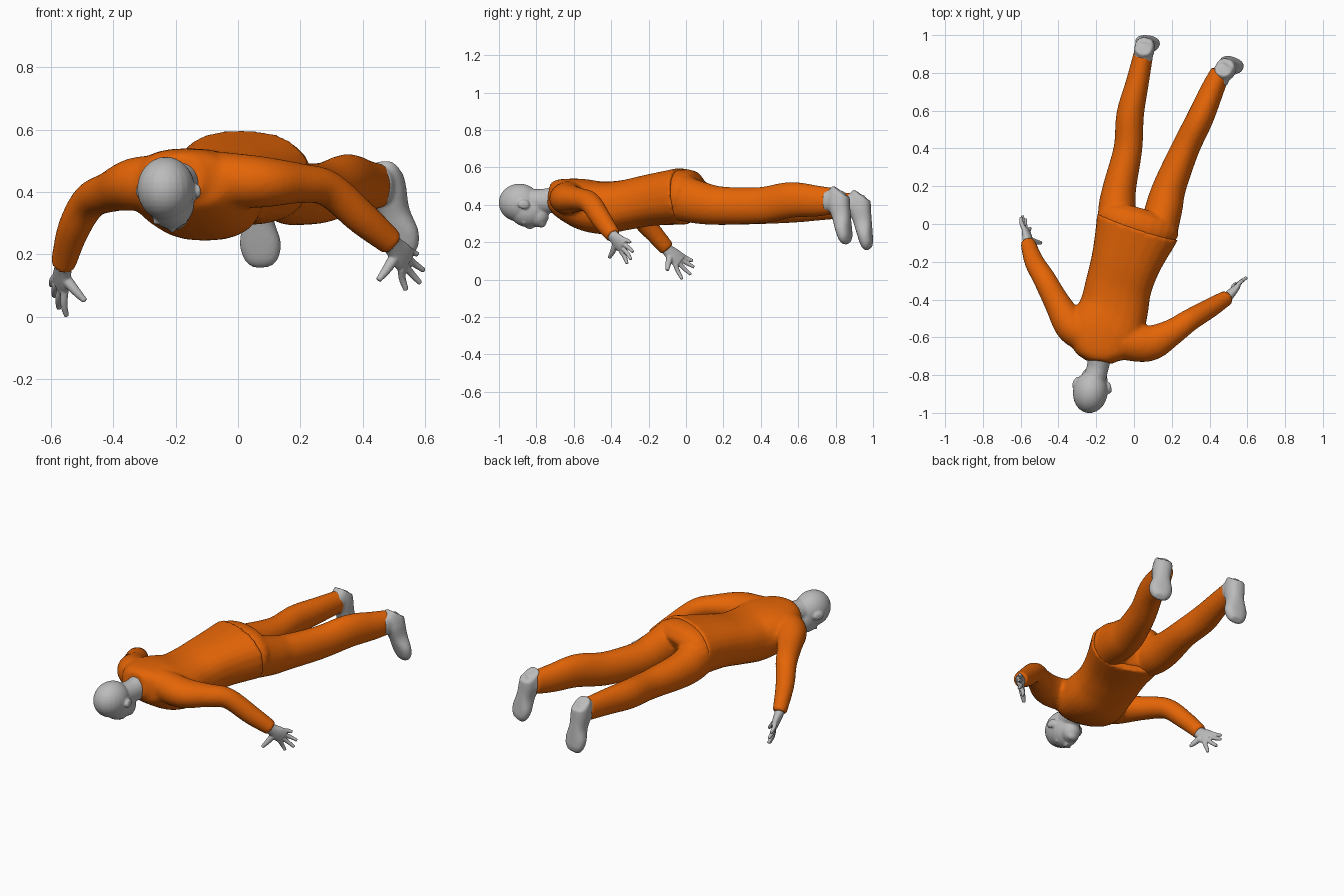
import bpy, bmesh, math
from mathutils import Vector, Matrix

cube = bpy.data.objects.get("Cube")
if cube:
    bpy.data.objects.remove(cube)


def material(name, rgb):
    m = bpy.data.materials.new(name)
    m.use_nodes = True
    m.diffuse_color = (*rgb, 1)
    m.node_tree.nodes["Principled BSDF"].inputs["Base Color"].default_value = (*rgb, 1)
    return m


ORANGE = material("orange cloth", (0.78, 0.13, 0.002))
GREY = material("light grey", (0.5, 0.5, 0.5))
UP = Vector((0, 0, 1))
SIDES = 24


def spline(rows, steps=5):
    """Catmull-Rom through rows of (x, y, z, half width, half height)."""
    pts = [Vector(r) for r in rows]
    pts = [2 * pts[0] - pts[1]] + pts + [2 * pts[-1] - pts[-2]]
    out = []
    for a, b, c, d in zip(pts, pts[1:], pts[2:], pts[3:]):
        for i in range(steps):
            t = i / steps
            out.append(0.5 * (2 * b + (c - a) * t + (2 * a - 5 * b + 4 * c - d) * t ** 2
                              + (3 * b - a - 3 * c + d) * t ** 3))
    return out + [pts[-2]]


def tube(bm, rows, up=UP, power=1):
    """Closed loft along a smooth path; a power under 1 squares the ellipses."""
    path = spline(rows)
    centres = [Vector(p[:3]) for p in path]
    rings = []
    for i, p in enumerate(path):
        t = centres[min(i + 1, len(path) - 1)] - centres[max(i - 1, 0)]
        side = t.cross(up).normalized()
        top = side.cross(t).normalized()
        ring = []
        for k in range(SIDES):
            c, s = (math.copysign(abs(f(math.tau * k / SIDES)) ** power, f(math.tau * k / SIDES))
                    for f in (math.cos, math.sin))
            ring.append(bm.verts.new(centres[i] + side * p[3] * c + top * p[4] * s))
        rings.append(ring)
    for r, q in zip(rings, rings[1:]):
        for k in range(SIDES):
            n = (k + 1) % SIDES
            bm.faces.new((r[k], r[n], q[n], q[k]))
    bm.faces.new(rings[0])
    bm.faces.new(rings[-1])


def blob(bm, centre, radii, turn=-.15):
    m = Matrix.Translation(centre) @ Matrix.Rotation(turn, 4, 'Z') @ Matrix.Diagonal((*radii, 1))
    bmesh.ops.create_uvsphere(bm, u_segments=24, v_segments=16, radius=1, matrix=m)


def finish(bm, name, mat, voxel, smooth):
    """Fuse the overlapping forms into one smooth skin."""
    bmesh.ops.recalc_face_normals(bm, faces=bm.faces[:])
    mesh = bpy.data.meshes.new(name)
    bm.to_mesh(mesh)
    bm.free()
    mesh.materials.append(mat)
    ob = bpy.data.objects.new(name, mesh)
    bpy.context.scene.collection.objects.link(ob)
    r = ob.modifiers.new("fuse", 'REMESH')
    r.mode = 'VOXEL'
    r.voxel_size = voxel
    r.use_smooth_shade = True
    s = ob.modifiers.new("soften", 'SMOOTH')
    s.factor = 0.5
    s.iterations = smooth


# Shirt: torso and both sleeves
bm = bmesh.new()
tube(bm, [(-.185, -.73, .45, .07, .068), (-.178, -.68, .443, .15, .098), (-.155, -.58, .415, .198, .128),
          (-.11, -.46, .385, .184, .141), (-.082, -.33, .398, .176, .134), (-.04, -.19, .425, .187, .138),
          (.02, -.012, .447, .226, .153)], power=.83)
tube(bm, [(-.06, -.63, .44, .09, .09), (.08, -.632, .432, .095, .082), (.2, -.574, .428, .071, .064),
          (.29, -.512, .41, .06, .058), (.4, -.447, .315, .052, .055), (.495, -.388, .235, .041, .043)])
tube(bm, [(-.24, -.6, .43, .09, .09), (-.33, -.54, .425, .09, .085), (-.405, -.42, .402, .07, .066),
          (-.475, -.29, .37, .06, .058), (-.528, -.2, .28, .052, .052), (-.562, -.1, .165, .04, .042)])
finish(bm, "shirt", ORANGE, 0.011, 5)

# Trousers: pelvis and both legs
bm = bmesh.new()
tube(bm, [(0, -.08, .445, .19, .13), (.018, -.012, .445, .221, .147), (.026, .018, .437, .21, .132),
          (.034, .045, .425, .17, .1)], power=.9)
tube(bm, [(-.092, -.02, .44, .1, .125), (-.09, .09, .408, .098, .112), (-.075, .2, .392, .088, .1),
          (-.032, .4, .382, .076, .085), (-.02, .58, .39, .073, .085), (.018, .75, .395, .061, .075),
          (.05, .9, .398, .052, .066)])
tube(bm, [(.13, -.04, .44, .1, .125), (.16, .09, .408, .098, .112), (.19, .2, .395, .088, .102),
          (.272, .4, .398, .075, .097), (.35, .56, .426, .071, .096), (.41, .7, .42, .063, .083),
          (.46, .81, .42, .052, .068)])
finish(bm, "trousers", ORANGE, 0.01, 3)

# Head and neck, face down
bm = bmesh.new()
blob(bm, (-.231, -.89, .411), (.092, .112, .102))
blob(bm, (-.215, -.845, .37), (.075, .1, .089))
blob(bm, (-.204, -.79, .343), (.055, .057, .061))
blob(bm, (-.2, -.773, .31), (.035, .027, .032))
tube(bm, [(-.213, -.83, .42, .062, .065), (-.191, -.755, .42, .058, .066), (-.179, -.66, .435, .07, .074)])
blob(bm, (-.211, -.835, .288), (.012, .026, .019))
blob(bm, (-.205, -.798, .289), (.022, .012, .009))
for s in (-1, 1):
    blob(bm, (-.218 + s * .036, -.87 + s * .005, .303), (.022, .009, .009))
    blob(bm, (-.221 + s * .09, -.852 - s * .015, .402), (.011, .032, .025), -.15 + s * .3)
finish(bm, "head", GREY, 0.006, 4)


# Hands with spread fingers
def hand(name, wrist, thumb, tips):
    bm = bmesh.new()
    wrist, thumb = Vector(wrist), Vector(thumb)
    tips = [Vector(t) for t in tips]
    mid = sum(tips, Vector()) / len(tips)
    along = mid - wrist
    across = tips[-1] - tips[0]
    up = across.cross(along)
    tube(bm, [(*(wrist - along * .25), .033, .029), (*wrist, .034, .026),
              (*(wrist + along * .3), .044, .022), (*(wrist + along * .55), .042, .016)], up)
    spread = across.normalized() * .022
    for i, tip in enumerate(tips):
        root = wrist + along * .45 + spread * (i - 1.5)
        knee = root.lerp(tip, .5) + up.normalized() * .006
        tube(bm, [(*root, .0125, .0125), (*knee, .0115, .0115), (*tip, .0085, .0085)], up)
    base = wrist + along * .15 - spread * .7
    bend = base.lerp(thumb, .5) - spread * .3
    tube(bm, [(*base, .019, .019), (*bend, .015, .015), (*thumb, .009, .009)], up)
    finish(bm, name, GREY, 0.004, 3)


hand("left_hand", (.5, -.382, .225), (.45, -.41, .117),
     [(.54, -.315, .085), (.585, -.293, .108), (.597, -.283, .148), (.577, -.298, .2)])
hand("right_hand", (-.561, -.095, .155), (-.49, -.1, .05),
     [(-.55, -.02, .002), (-.575, .027, .027), (-.59, .044, .067), (-.598, .037, .1)])


# Shoes: ankle and a foot with the toes pointing down
def shoe(name, ankle, heel, toe, leg):
    bm = bmesh.new()
    heel, toe, ankle, leg = (Vector(v) for v in (heel, toe, ankle, leg))
    tube(bm, [(*(ankle - leg * .05), .046, .056), (*ankle, .051, .062),
              (*heel.lerp(toe, .22), .05, .062)], power=.85)
    shape = [(0, .042, .046), (.06, .05, .057), (.25, .054, .059), (.5, .05, .049),
             (.75, .066, .04), (.93, .056, .032), (1, .032, .02)]
    tube(bm, [(*(heel.lerp(toe, t) - leg * (h - .045)), w, h) for t, w, h in shape], leg, .85)
    finish(bm, name, GREY, 0.008, 4)


shoe("left_shoe", (.463, .79, .42), (.478, .828, .472), (.525, .842, .2), (.35, .93, 0))
shoe("right_shoe", (.05, .895, .4), (.053, .94, .452), (.076, .957, .168), (.15, .98, 0))
